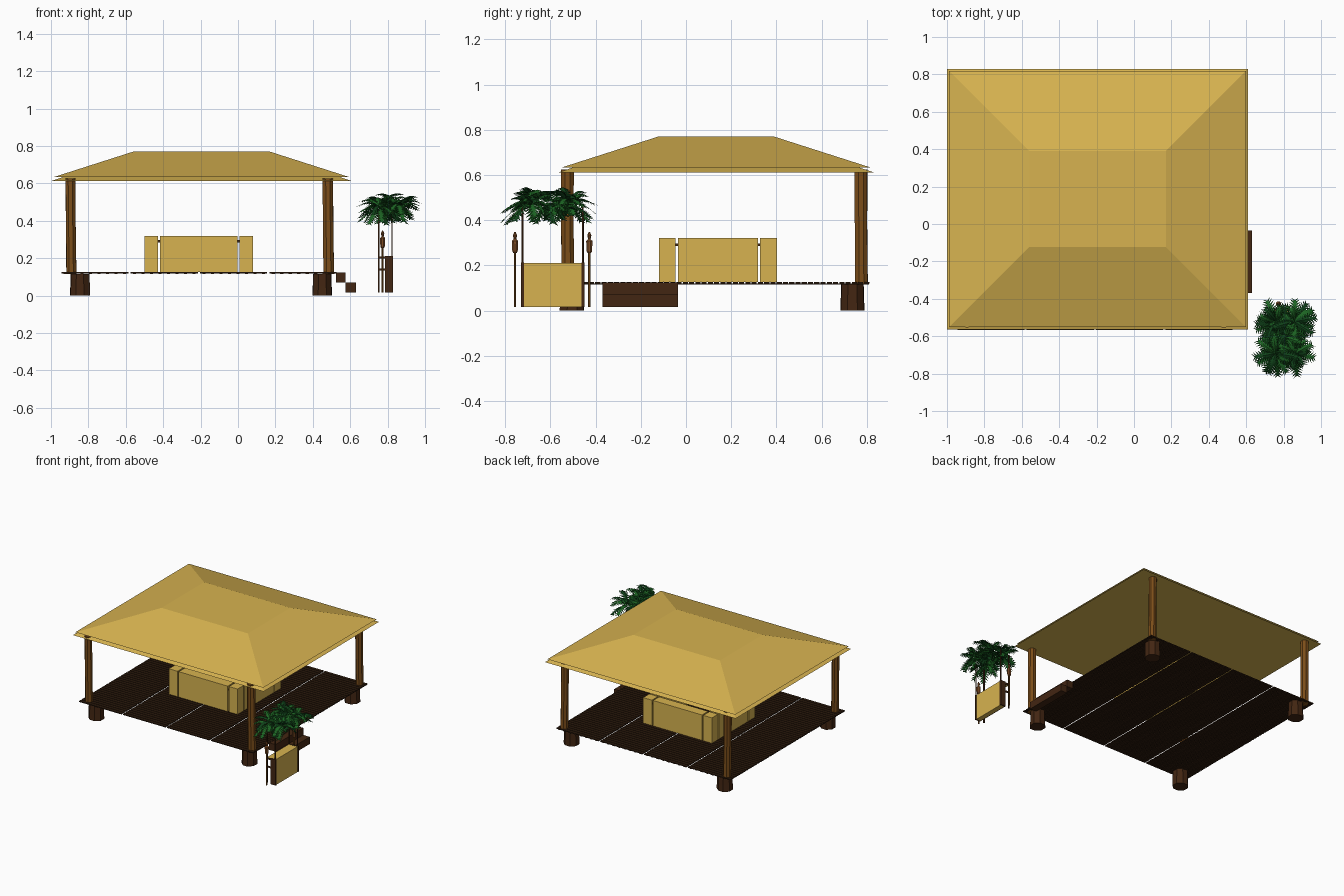
import bpy, bmesh, math, random
from mathutils import Vector, Matrix

random.seed(4)
if "Cube" in bpy.data.objects:
    bpy.data.objects.remove(bpy.data.objects["Cube"], do_unlink=True)


def material(name, rgb):
    m = bpy.data.materials.new(name)
    m.use_nodes = True
    m.diffuse_color = (*rgb, 1)
    m.node_tree.nodes["Principled BSDF"].inputs["Base Color"].default_value = (*rgb, 1)
    return m


THATCH = material("straw yellow", (0.68, 0.45, 0.08))
DECK = material("dark plank brown", (0.027, 0.011, 0.004))
DARK = material("dark timber brown", (0.055, 0.019, 0.006))
POST = material("warm post brown", (0.20, 0.075, 0.010))
LAMP = material("lantern brown", (0.22, 0.075, 0.018))
LEAF = material("leaf green", (0.012, 0.13, 0.017))
LEAF2 = material("deep leaf green", (0.005, 0.055, 0.010))


def finish(name, bm, *mats):
    me = bpy.data.meshes.new(name)
    bm.to_mesh(me)
    bm.free()
    for m in mats:
        me.materials.append(m)
    ob = bpy.data.objects.new(name, me)
    bpy.context.scene.collection.objects.link(ob)
    return ob


def add_box(bm, x, y, z):
    """Box from (min, max) pairs."""
    lo, hi = zip(x, y, z)
    mid = [(a + b) / 2 for a, b in zip(lo, hi)]
    size = [b - a for a, b in zip(lo, hi)]
    bmesh.ops.create_cube(bm, size=1, matrix=Matrix.Translation(mid) @ Matrix.Diagonal((*size, 1)))


def boxes(name, mat, items):
    bm = bmesh.new()
    for item in items:
        add_box(bm, *item)
    return finish(name, bm, mat)


def loft(bm, rings):
    """Closed skin through rings of points, capped at both ends."""
    rows = [[bm.verts.new(p) for p in r] for r in rings]
    n = len(rows[0])
    for a, b in zip(rows, rows[1:]):
        for i in range(n):
            j = (i + 1) % n
            bm.faces.new((a[i], a[j], b[j], b[i]))
    bm.faces.new(rows[0][::-1])
    bm.faces.new(rows[-1])


def turned(name, mat, profile, sides=8, wobble=0.0):
    """Upright turned part; profile holds (x, y, z, radius)."""
    bm = bmesh.new()
    bumps = [1 + random.uniform(-wobble, wobble) for _ in range(sides)]
    loft(bm, [[(x + r * k * math.cos(math.tau * (i + 0.5) / sides),
                y + r * k * math.sin(math.tau * (i + 0.5) / sides), z)
               for i, k in enumerate(bumps)] for x, y, z, r in profile])
    return finish(name, bm, mat)


# Roof: two stacked hipped layers with thin eaves
def rect(inset, z):
    x0, x1, y0, y1 = -1 + inset, 0.61 - inset, -0.563 + inset, 0.83 - inset
    return [(x0, y0, z), (x1, y0, z), (x1, y1, z), (x0, y1, z)]


for name, rings in (("roof_lower_layer", (rect(0, 0.612), rect(0.065, 0.634))),
                    ("roof_upper_layer", (rect(0.012, 0.633), rect(0.44, 0.77)))):
    bm = bmesh.new()
    loft(bm, rings)
    finish(name, bm, THATCH)

# Posts and stump footings at the four corners
for side, px, fx in (("right", -0.895, -0.845), ("left", 0.482, 0.45)):
    for end, py, fy in (("front", -0.525, -0.505), ("back", 0.775, 0.737)):
        turned(f"{end}_{side}_post", POST,
               [(px + 0.003, py + 0.002, 0.115, 0.029), (px, py, 0.38, 0.028),
                (px - 0.002, py, 0.625, 0.029)], wobble=0.08)
        turned(f"{end}_{side}_footing", DARK,
               [(fx, fy, 0, 0.057), (fx, fy, 0.05, 0.055), (fx, fy, 0.117, 0.053)], wobble=0.05)

# Deck: four panels of narrow planks over slim joists
planks, joists = [], []
PANEL, ROWS, PITCH = 0.371, 50, 0.0277
for p in range(4):
    x0 = -0.945 + p * PANEL
    x1 = x0 + PANEL - 0.012
    for r in range(ROWS):
        y = -0.568 + r * PITCH
        planks.append(((x0, x1), (y, y + 0.0225), (0.119, 0.126)))
    for j in range(8):
        x = x0 + 0.012 + j * 0.0455
        joists.append(((x, x + 0.017), (-0.56, 0.81), (0.115, 0.119)))
boxes("deck_planks", DECK, planks)
boxes("deck_joists", DECK, joists)

# Steps on the left side
boxes("steps", DARK, [((0.523, 0.576), (-0.37, -0.035), (0.07, 0.124)),
                      ((0.576, 0.631), (-0.37, -0.035), (0.016, 0.07))])

# Hollow square counter: four corner blocks, four straight runs, small latches
xs = ((-0.5, -0.427), (-0.417, -0.003), (0.007, 0.08))
ys = ((-0.12, -0.046), (-0.036, 0.318), (0.328, 0.402))
boxes("counter_blocks", THATCH,
      [(xs[i], ys[j], (0.126, 0.32)) for i in range(3) for j in range(3) if (i, j) != (1, 1)])
latches = []
for a, b in ((xs[0][1], xs[1][0]), (xs[1][1], xs[2][0])):
    for y in (-0.11, 0.385):
        latches.append(((a, b), (y, y + 0.008), (0.285, 0.297)))
for a, b in ((ys[0][1], ys[1][0]), (ys[1][1], ys[2][0])):
    for x in (-0.49, 0.062):
        latches.append(((x, x + 0.008), (a, b), (0.285, 0.297)))
boxes("counter_latches", DARK, latches)

# Small stand beside the deck
boxes("stand_frame", DARK, [
    ((0.785, 0.829), (-0.73, -0.718), (0.016, 0.212)),
    ((0.785, 0.829), (-0.462, -0.45), (0.016, 0.212)),
    ((0.785, 0.79), (-0.718, -0.462), (0.016, 0.205))])
boxes("stand_panel", THATCH, [((0.79, 0.825), (-0.718, -0.462), (0.016, 0.21)),
                              ((0.75, 0.79), (-0.722, -0.458), (0.2, 0.208))])
rails = []
for y in (-0.728, -0.46):
    rails += [((0.748, 0.756), (y, y + 0.008), (0.016, 0.44)),
              ((0.82, 0.826), (y, y + 0.006), (0.205, 0.46)),
              ((0.748, 0.785), (y, y + 0.008), (0.198, 0.209)),
              ((0.748, 0.785), (y, y + 0.008), (0.135, 0.146))]
boxes("stand_canopy_poles", DARK, rails)

# Torches at both ends of the stand
for name, y in (("front", -0.757), ("back", -0.428)):
    x = 0.773
    turned(f"{name}_torch_pole", POST, [(x, y, 0.016, 0.0055), (x, y, 0.262, 0.0055)], 6)
    turned(f"{name}_torch_lantern", LAMP,
           [(x, y, z, r) for z, r in ((0.255, 0.008), (0.262, 0.013), (0.308, 0.015),
                                      (0.316, 0.006), (0.333, 0.010), (0.348, 0.003))], 8)


# Palm canopy: clumps of drooping feathered fronds
def frond(bm, base, angle, length, lift, shade):
    out = Vector((math.cos(angle), math.sin(angle), 0))
    across = Vector((-out.y, out.x, 0))
    steps = 9

    def spine(t):
        return base + out * length * t + Vector((0, 0, lift * t - 0.085 * t * t))

    def face(pts):
        bm.faces.new([bm.verts.new(p) for p in pts]).material_index = shade

    for i in range(steps):
        t0, t1 = i / steps, (i + 1.3) / steps
        a, b = spine(t0), spine(min(t1, 1))
        width = 0.036 * math.sin(math.pi * (0.18 + 0.72 * t0))
        for s in (-1, 1):
            tip = b + across * s * width + out * 0.012 - Vector((0, 0, width * 0.35))
            face((a, b, tip) if s < 0 else (b, a, tip))


bm = bmesh.new()
clumps = [(0, 0)] + [(sx * 0.05, sy * 0.085) for sx in (-1, 1) for sy in (-1, 1)]
for cx, cy in clumps:
    for k in range(17):
        base = Vector((0.808 + cx, -0.607 + cy, 0.475 + random.uniform(-0.02, 0.02)))
        frond(bm, base, math.tau * k / 17 + random.uniform(-0.2, 0.2),
              random.uniform(0.075, 0.122), random.uniform(0.0, 0.14), int(k % 3 == 0))
finish("palm_canopy", bm, LEAF, LEAF2)
